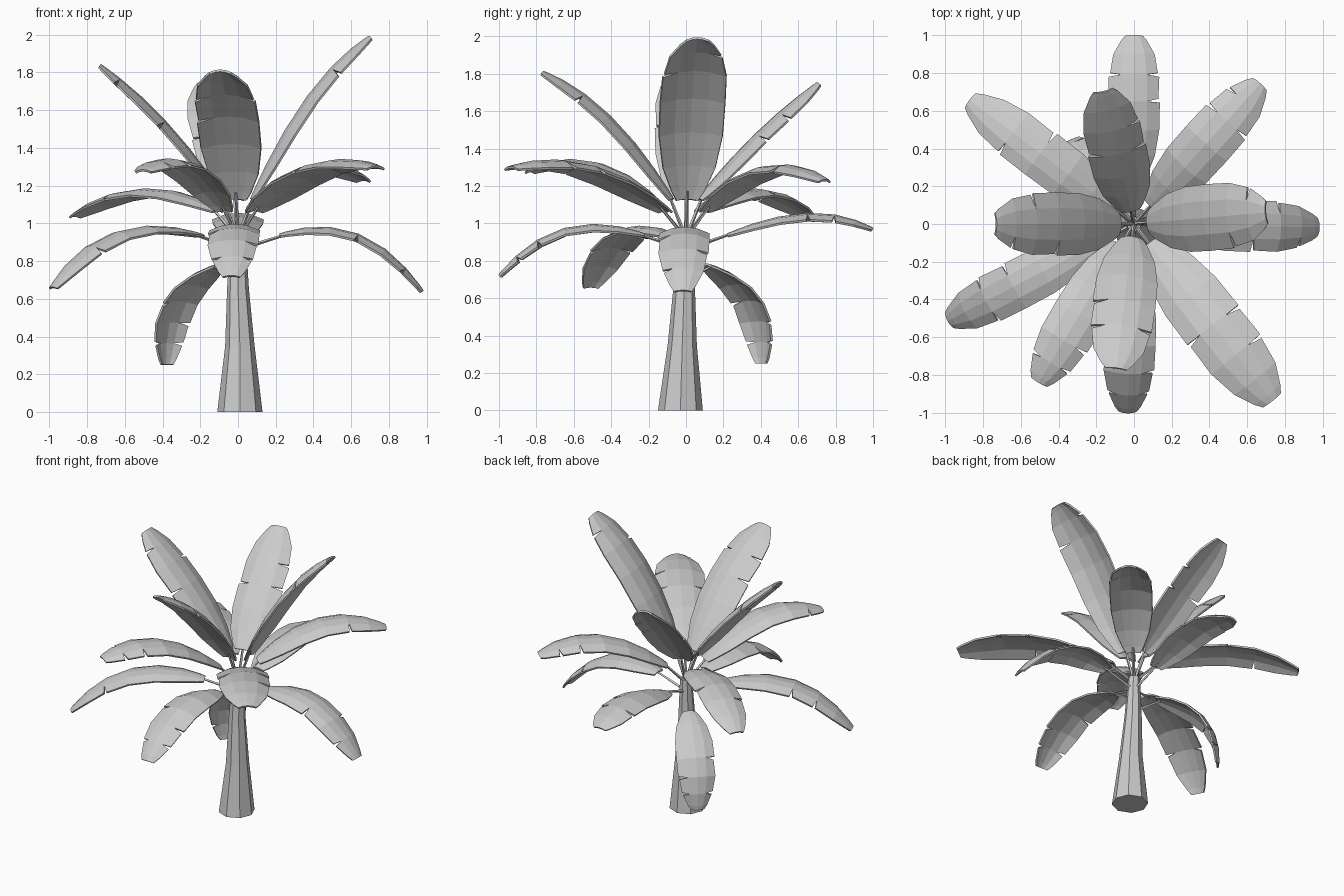
import bpy, bmesh, math, random
from mathutils import Vector

random.seed(4)
old = bpy.data.objects.get("Cube")
if old:
    bpy.data.objects.remove(old)

tone = 0.6
colour = (tone, tone, tone, 1)
grey = bpy.data.materials.new("plain grey")
grey.use_nodes = True
grey.diffuse_color = colour
grey.node_tree.nodes["Principled BSDF"].inputs["Base Color"].default_value = colour


def finish(name, bm):
    bmesh.ops.recalc_face_normals(bm, faces=bm.faces)
    mesh = bpy.data.meshes.new(name)
    bm.to_mesh(mesh)
    bm.free()
    mesh.materials.append(grey)
    obj = bpy.data.objects.new(name, mesh)
    bpy.context.collection.objects.link(obj)
    return obj


# Closed tapering tube through a list of (centre, radius)
def tube(name, sections, sides, turn):
    bm = bmesh.new()
    rings = []
    for centre, radius in sections:
        made = bmesh.ops.create_circle(bm, segments=sides, radius=radius)["verts"]
        for v in made:
            v.co = Vector(centre) + turn @ v.co
        rings.append(made)
    for a, b in zip(rings, rings[1:]):
        for i in range(sides):
            j = (i + 1) % sides
            bm.faces.new((a[i], a[j], b[j], b[i]))
    bm.faces.new(rings[0])
    bm.faces.new(rings[-1])
    finish(name, bm)


# Thin stalk from the crown to a leaf
def stalk(name, start, end):
    turn = (end - start).to_track_quat("Z", "Y")
    tube(name, ((start, 0.011), (end, 0.007)), 4, turn)


# Arched blade with rounded ends and narrow tears cut in from its edges
def blade(name, base, mid, tip, width):
    bend = 2 * mid - (base + tip) / 2
    out = tip - base
    side = Vector((out.y, -out.x, 0)).normalized()
    steps = 8
    torn = {s: random.sample((4, 5, 6), random.choice((1, 2))) for s in (1, -1)}
    bm = bmesh.new()
    previous = None
    for k in range(steps + 1):
        t = (1 - math.cos(math.pi * k / steps)) / 2
        half = width / 2 * (1 - 0.66 * abs(2 * t - 1) ** 3.5)
        rib = base * (1 - t) ** 2 + bend * 2 * t * (1 - t) + tip * t * t
        along = ((bend - base) * (1 - t) + (tip - bend) * t).normalized()
        up = side.cross(along)
        row = {"rib": bm.verts.new(rib)}
        for s in (1, -1):
            inner = bm.verts.new(rib + side * s * half * 0.5 - up * half * 0.06)
            edge = rib + side * s * half - up * half * 0.26
            end = start = bm.verts.new(edge)
            if k in torn[s]:
                end.co -= along * 0.008
                start = bm.verts.new(edge + along * 0.012 - side * s * 0.008)
            row[s] = (inner, end, start)
            if previous:
                last_inner, _, last_start = previous[s]
                bm.faces.new((previous["rib"], row["rib"], inner, last_inner))
                bm.faces.new((last_inner, inner, end, last_start))
        previous = row
    obj = finish(name, bm)
    thick = obj.modifiers.new("thickness", "SOLIDIFY")
    thick.thickness = 0.012
    thick.offset = 0


# A tier of leaves: each has its direction, reach, middle and tip heights, width
def tier(label, start, height, share, leaves):
    for where, angle, reach, middle, top, width in leaves:
        a = math.radians(angle)
        ray = Vector((math.cos(a), math.sin(a), 0))
        base = ray * start + Vector((0, 0, height))
        mid = ray * reach * share + Vector((0, 0, middle))
        tip = ray * reach + Vector((0, 0, top))
        name = f"{label}_{where}_leaf"
        blade(name, base, mid, tip, width)
        root = Vector((0, 0, min(0.92, height - 0.08)))
        stalk(name + "_stalk", root, base.lerp(mid, 0.08))


# Eight-sided trunk, wider at the foot
trunk_sections = (((0.01, -0.03, 0), 0.12), ((0.01, -0.02, 0.35), 0.078),
                  ((0, -0.01, 0.65), 0.058), ((0, 0, 0.95), 0.04))
tube("trunk", trunk_sections, 8, Vector((0, 0, 1)).to_track_quat("Z", "Y"))

tier("upright", 0.07, 1.13, 0.53, (
    ("left", 5, 0.7, 1.67, 1.99, 0.35),
    ("back", 103, 0.72, 1.47, 1.75, 0.31),
    ("right", 180, 0.73, 1.54, 1.84, 0.33),
    ("front", 263, 0.77, 1.57, 1.81, 0.33)))

tier("spreading", 0.13, 1.07, 0.57, (
    ("front_left", -52, 1.19, 1.31, 1.3, 0.34),
    ("back_left", 48, 1, 1.3, 1.23, 0.28),
    ("front_right", 239, 0.98, 1.32, 1.28, 0.28),
    ("back_right", 143, 1.09, 1.18, 1.04, 0.27)))

tier("low", 0.22, 0.94, 0.65, (
    ("right", 207.5, 1.11, 0.95, 0.66, 0.26),
    ("front", 268, 1, 0.97, 0.72, 0.27),
    ("back", 90, 1, 1.05, 0.97, 0.27),
    ("left", -1, 0.98, 0.94, 0.64, 0.27)))

tier("hanging", 0.15, 0.78, 0.85, (("back_right", 133, 0.56, 0.59, 0.25, 0.25),))
